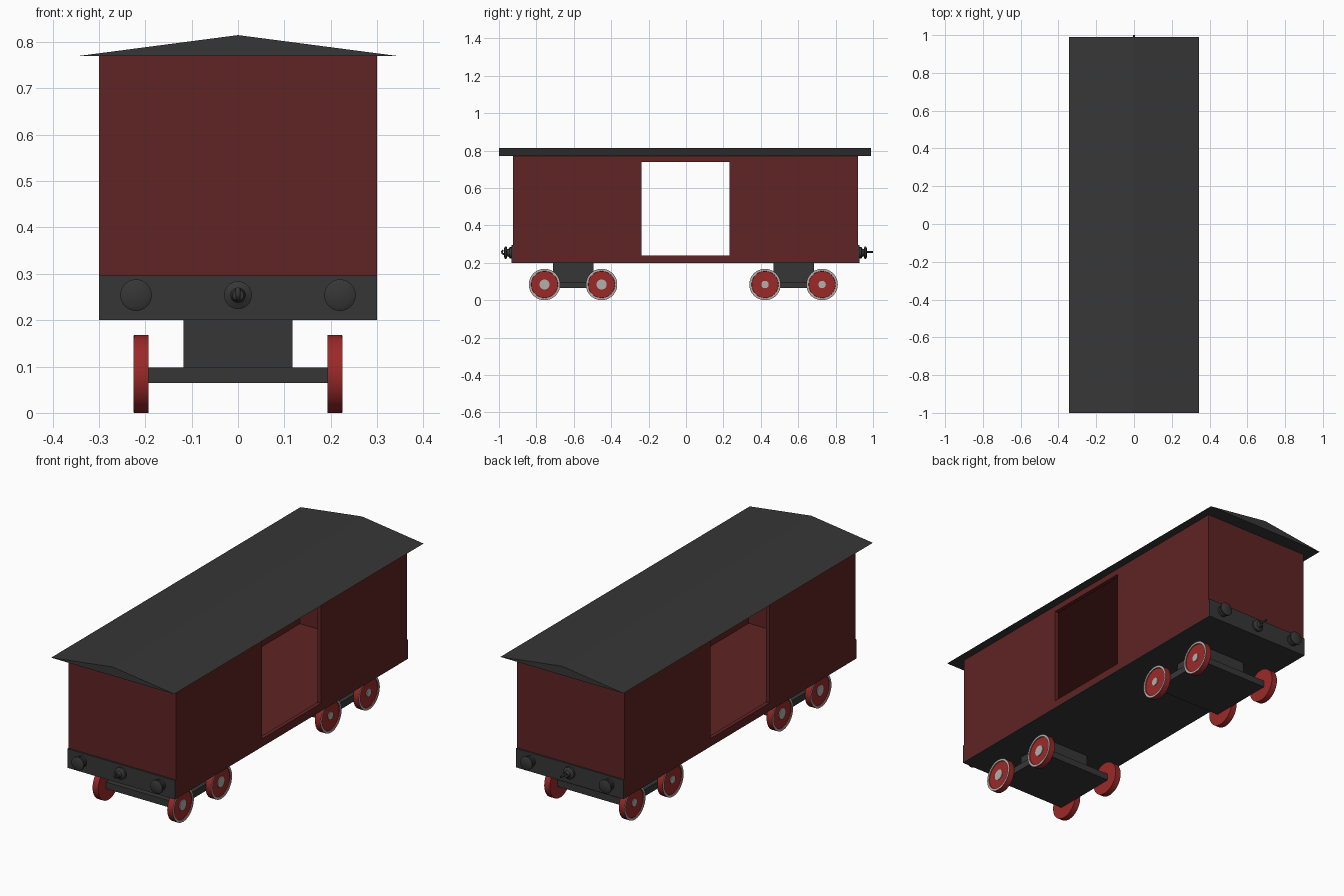
import bpy, bmesh, math
from mathutils import Matrix, Vector

if "Cube" in bpy.data.objects:
    bpy.data.objects.remove(bpy.data.objects["Cube"])


def material(name, r, g, b):
    m = bpy.data.materials.new(name)
    m.diffuse_color = (r, g, b, 1)
    m.use_nodes = True
    m.node_tree.nodes["Principled BSDF"].inputs["Base Color"].default_value = m.diffuse_color
    return m


RED = material("body_red", 0.115, 0.017, 0.017)
DARK = material("dark_grey", 0.037, 0.037, 0.037)
WHEEL = material("wheel_red", 0.33, 0.022, 0.022)
PALE = material("pale_grey", 0.45, 0.43, 0.41)


def finish(name, bm, mat, smooth=False):
    bmesh.ops.recalc_face_normals(bm, faces=bm.faces[:])
    me = bpy.data.meshes.new(name)
    bm.to_mesh(me)
    bm.free()
    if mat:
        me.materials.append(mat)
    ob = bpy.data.objects.new(name, me)
    bpy.context.collection.objects.link(ob)
    bpy.context.view_layer.objects.active = ob
    if smooth:
        bpy.ops.object.select_all(action='DESELECT')
        ob.select_set(True)
        bpy.ops.object.shade_smooth_by_angle(angle=math.radians(35))
    return ob


def box(name, x, y, z, mat=None):
    """Box from (min, max) pairs."""
    bm = bmesh.new()
    bmesh.ops.create_cube(bm, size=1)
    for v in bm.verts:
        v.co = Vector([p[0] + (c + 0.5) * (p[1] - p[0]) for c, p in zip(v.co, (x, y, z))])
    return finish(name, bm, mat)


def lathe(name, profile, centre, axis, mat, segs=32, closed=False):
    """Revolve (radius, distance) points about an axis direction."""
    bm = bmesh.new()
    rot = Vector((0, 0, 1)).rotation_difference(Vector(axis)).to_matrix().to_4x4()
    rings = [[bm.verts.new((r * math.cos(2 * math.pi * i / segs),
                            r * math.sin(2 * math.pi * i / segs), d))
              for i in range(segs)] for r, d in profile]
    pairs = list(zip(rings, rings[1:]))
    if closed:
        pairs.append((rings[-1], rings[0]))
    else:
        bm.faces.new(rings[0])
        bm.faces.new(rings[-1])
    for a, b in pairs:
        for i in range(segs):
            j = (i + 1) % segs
            bm.faces.new((a[i], a[j], b[j], b[i]))
    bm.transform(Matrix.Translation(centre) @ rot)
    return finish(name, bm, mat, smooth=True)


def cut(target, cutter):
    mod = target.modifiers.new("cut", 'BOOLEAN')
    mod.operation = 'DIFFERENCE'
    mod.solver = 'EXACT'
    mod.object = cutter
    cutter.hide_render = True
    bpy.context.view_layer.objects.active = target
    bpy.ops.object.modifier_apply(modifier=mod.name)
    bpy.data.objects.remove(cutter)


# Hollow body with a doorway through both sides
body = box("body", (-0.3, 0.3), (-0.925, 0.92), (0.204, 0.772), RED)
cut(body, box("cavity_cutter", (-0.28, 0.28), (-0.9, 0.895), (0.235, 0.75)))
cut(body, box("door_cutter", (-0.5, 0.5), (-0.237, 0.233), (0.24, 0.74)))
box("floor_pan", (-0.3, 0.3), (-0.925, 0.92), (0.2, 0.204), DARK)

# Gabled roof prism
bm = bmesh.new()
tri = bm.faces.new([bm.verts.new(p) for p in
                    ((-0.344, -1, 0.77), (0.344, -1, 0.77), (0, -1, 0.815))])
ext = bmesh.ops.extrude_face_region(bm, geom=[tri])
bmesh.ops.translate(bm, vec=(0, 1.99, 0),
                    verts=[v for v in ext["geom"] if isinstance(v, bmesh.types.BMVert)])
if not tri.is_valid or len(bm.faces) < 5:
    bm.faces.new([v for v in bm.verts if v.co.y < 0])
finish("roof", bm, DARK)

# Beams, buffers and couplings at both ends
for end, s, y in (("front", -1, -0.925), ("back", 1, 0.92)):
    box(end + "_beam", (-0.3, 0.3), sorted((y, y + s * 0.008)), (0.2, 0.296), DARK)
    for side in (-1, 1):
        lathe(end + "_buffer", [(0.028, 0), (0.028, 0.012), (0.02, 0.014), (0.02, 0.026),
                                (0.034, 0.028), (0.034, 0.036), (0.025, 0.041)],
              (side * 0.22, y + s * 0.006, 0.254), (0, s, 0), DARK)
    lathe(end + "_coupling", [(0.03, 0), (0.03, 0.012), (0.016, 0.02), (0.012, 0.034)],
          (0, y + s * 0.006, 0.254), (0, s, 0), DARK)
    # Hook on the front, straight pin on the back
    cu = bpy.data.curves.new(end + "_hook", 'CURVE')
    cu.dimensions = '3D'
    cu.bevel_depth = 0.005
    cu.bevel_resolution = 2
    cu.use_fill_caps = True
    pts = ([(-0.95, 0.254), (-0.968, 0.246), (-0.98, 0.248), (-0.985, 0.258), (-0.978, 0.268)]
           if s < 0 else [(0.94, 0.258), (1.0, 0.258)])
    sp = cu.splines.new('POLY')
    sp.points.add(len(pts) - 1)
    for p, (py, pz) in zip(sp.points, pts):
        p.co = (0, py, pz, 1)
    cu.materials.append(DARK)
    bpy.context.collection.objects.link(bpy.data.objects.new(end + "_hook", cu))

# Bogies: pivot block, axle plate and four wheels
for end, cy, hub in (("front", -0.604, 0.027), ("back", 0.575, 0.02)):
    box(end + "_bogie_block", (-0.118, 0.118), (cy - 0.108, cy + 0.11), (0.098, 0.202), DARK)
    box(end + "_bogie_plate", (-0.195, 0.195), (cy - 0.175, cy + 0.175), (0.064, 0.098), DARK)
    for dy in (-0.1525, 0.1525):
        for side in (-1, 1):
            c, ax = (side * 0.193, cy + dy, 0.084), (side, 0, 0)
            lathe(end + "_wheel", [(0.084, 0), (0.084, 0.031), (0.073, 0.031),
                                   (0.071, 0.027)], c, ax, WHEEL)
            lathe(end + "_wheel_rim", [(0.083, 0.03), (0.083, 0.032), (0.072, 0.032),
                                       (0.072, 0.03)], c, ax, PALE, closed=True)
            lathe(end + "_wheel_hub", [(hub, 0.026), (hub, 0.031)], c, ax, PALE)
